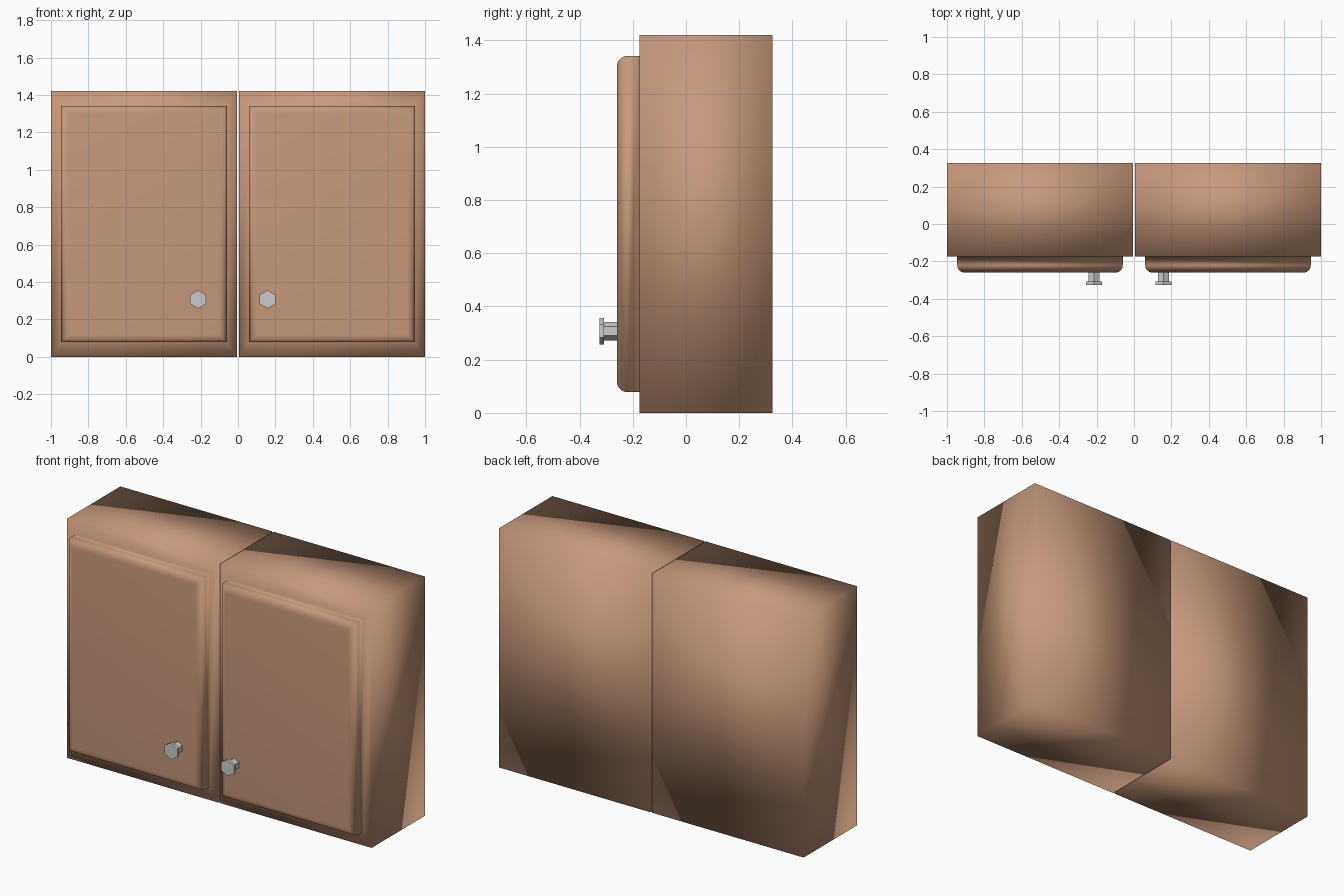
import bpy, bmesh
from math import pi
from mathutils import Matrix, Vector

if "Cube" in bpy.data.objects:
    bpy.data.objects.remove(bpy.data.objects["Cube"])

WIDTH, HEIGHT = 0.995, 1.42
FRONT, BACK = -0.175, 0.325
DOOR_FRONT = -0.26

wood = bpy.data.materials.new("wood")
wood.diffuse_color = (0.57, 0.32, 0.2, 1)
wood.use_nodes = True
wood.node_tree.nodes["Principled BSDF"].inputs["Base Color"].default_value = wood.diffuse_color


def finish(bm, name, smooth, material=None):
    bmesh.ops.recalc_face_normals(bm, faces=bm.faces)
    mesh = bpy.data.meshes.new(name)
    bm.to_mesh(mesh)
    bm.free()
    mesh.polygons.foreach_set("use_smooth", [smooth] * len(mesh.polygons))
    if material:
        mesh.materials.append(material)
    obj = bpy.data.objects.new(name, mesh)
    bpy.context.collection.objects.link(obj)


def cabinet(name, x):
    # box carcass
    bm = bmesh.new()
    centre = Vector((x, (FRONT + BACK) / 2, HEIGHT / 2))
    bmesh.ops.create_cube(bm, size=1, matrix=Matrix.Translation(centre)
                          @ Matrix.Diagonal((WIDTH, BACK - FRONT, HEIGHT, 1)))
    bm.normal_update()
    front = next(f for f in bm.faces if f.normal.y < -0.9)

    # front face scaled in, then pulled forward as the door panel
    def extrude_front(face):
        return bmesh.ops.extrude_discrete_faces(bm, faces=[face])["faces"][0]

    front = extrude_front(front)
    mid = front.calc_center_median()
    for v in front.verts:
        v.co = mid + (v.co - mid) * 0.89
    front = extrude_front(front)
    for v in front.verts:
        v.co.y = DOOR_FRONT
    # rounded door rim
    bmesh.ops.bevel(bm, geom=list(front.edges), offset=0.04, segments=6,
                    profile=0.5, affect='EDGES')
    finish(bm, name, True, wood)


def knob(name, x, z=0.307):
    # hexagonal stem and wider hexagonal cap
    bm = bmesh.new()
    for radius, y0, y1 in ((0.034, -0.309, DOOR_FRONT + 0.005), (0.049, -0.325, -0.308)):
        place = (Matrix.Translation((x, (y0 + y1) / 2, z))
                 @ Matrix.Rotation(pi / 2, 4, 'X') @ Matrix.Rotation(pi / 2, 4, 'Z'))
        # first vertex turned so that a corner points up
        ring = bmesh.ops.create_cone(bm, cap_ends=True, segments=6, radius1=radius,
                                     radius2=radius, depth=y1 - y0, matrix=place)["verts"]
        if max(v.co.z for v in ring) < z + radius * 0.95:
            bmesh.ops.rotate(bm, verts=ring, cent=(x, 0, z),
                             matrix=Matrix.Rotation(pi / 6, 3, 'Y'))
    finish(bm, name, False)


for side, x, knob_x in (("left", -0.5025, -0.213), ("right", 0.5025, 0.158)):
    cabinet(side + "_cabinet", x)
    knob(side + "_knob", knob_x)
